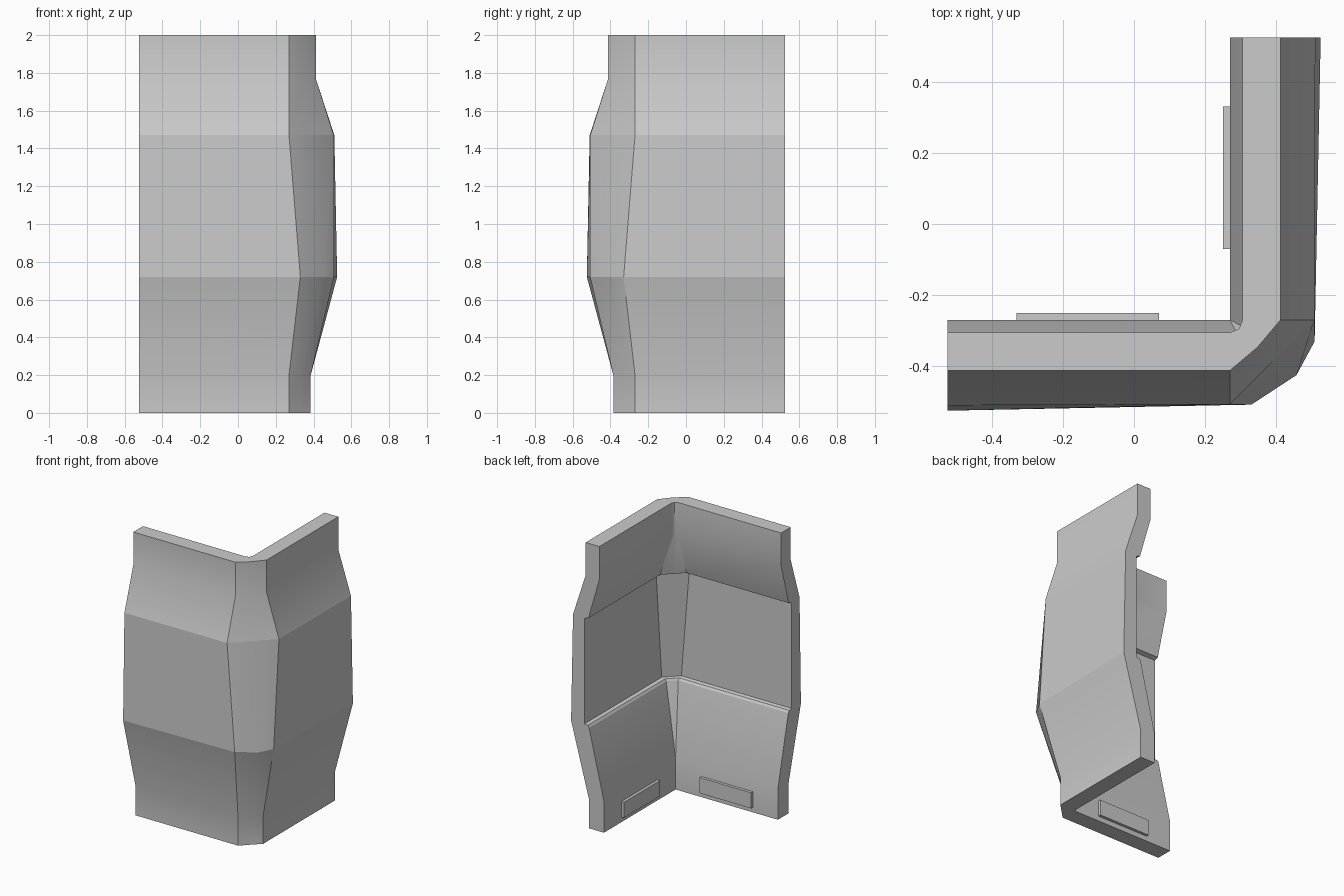
import bpy, bmesh, math
from mathutils import Vector

if "Cube" in bpy.data.objects:
    bpy.data.objects.remove(bpy.data.objects["Cube"])

END = 0.525

# Closed wall profile: height, offset at wall end, offset at corner, chamfer start, middle of chamfer
OUTER = [
    (0.00, 0.385, 0.385, 0.27, None),
    (0.20, 0.385, 0.385, 0.27, None),
    (0.72, 0.525, 0.508, 0.33, (0.457, -0.425)),
    (1.47, 0.51, 0.507, 0.27, None),
    (1.77, 0.412, 0.412, 0.27, (0.347, -0.347)),
    (2.00, 0.412, 0.412, 0.27, (0.347, -0.347)),
]
INNER = [
    (2.00, 0.305, 0.305, 0.27, (0.295, -0.295)),
    (1.77, 0.305, 0.305, 0.27, (0.295, -0.295)),
    (1.475, 0.39, 0.39, 0.27, None),
    (1.465, 0.42, 0.42, 0.27, None),
    (0.725, 0.42, 0.42, 0.33, None),
    (0.72, 0.395, 0.395, 0.33, None),
    (0.705, 0.385, 0.385, 0.33, None),
    (0.22, 0.27, 0.27, 0.27, None),
    (0.00, 0.27, 0.27, 0.27, None),
]


def row_points(z, d_end, d, s, mid):
    mid = mid or ((s + d) / 2, -(s + d) / 2)
    return [Vector((x, y, z)) for x, y in
            ((-END, -d_end), (s, -d), mid, (d, -s), (d_end, END))]


def finish(bm, name):
    me = bpy.data.meshes.new(name)
    bm.to_mesh(me)
    bm.free()
    ob = bpy.data.objects.new(name, me)
    bpy.context.collection.objects.link(ob)
    return ob


# Bent corner wall: the profile lofted round the corner
bm = bmesh.new()
grid = [[bm.verts.new(p) for p in row_points(*r)] for r in OUTER + INNER]
n = len(grid)
for i in range(n):
    a, b = grid[i], grid[(i + 1) % n]
    for j in range(4):
        bm.faces.new((a[j], a[j + 1], b[j + 1], b[j]))
bm.faces.new([r[0] for r in grid])
bm.faces.new([r[4] for r in reversed(grid)])
bmesh.ops.remove_doubles(bm, verts=bm.verts, dist=0.0005)
bmesh.ops.recalc_face_normals(bm, faces=bm.faces)

# Crisp belt lines and corners, soft bends elsewhere
for f in bm.faces:
    f.smooth = True
for e in bm.edges:
    za, zb = (v.co.z for v in e.verts)
    belt = abs(za - zb) < 0.001 and any(abs(za - h) < 0.02 for h in (0.72, 1.47))
    e.smooth = not (belt or e.calc_face_angle(0) > math.radians(28))
finish(bm, "corner_wall")


# Mounting pads low on the inner faces, mirrored across the diagonal
def pad(name, x0, x1, y0, y1):
    bm = bmesh.new()
    bmesh.ops.create_cube(bm, size=1)
    for v in bm.verts:
        v.co = ((x0 + x1) / 2 + v.co.x * (x1 - x0),
                (y0 + y1) / 2 + v.co.y * (y1 - y0),
                0.09 + v.co.z * 0.11)
    finish(bm, name)


pad("left_pad", -0.33, 0.07, -0.28, -0.25)
pad("right_pad", 0.25, 0.28, -0.07, 0.33)
